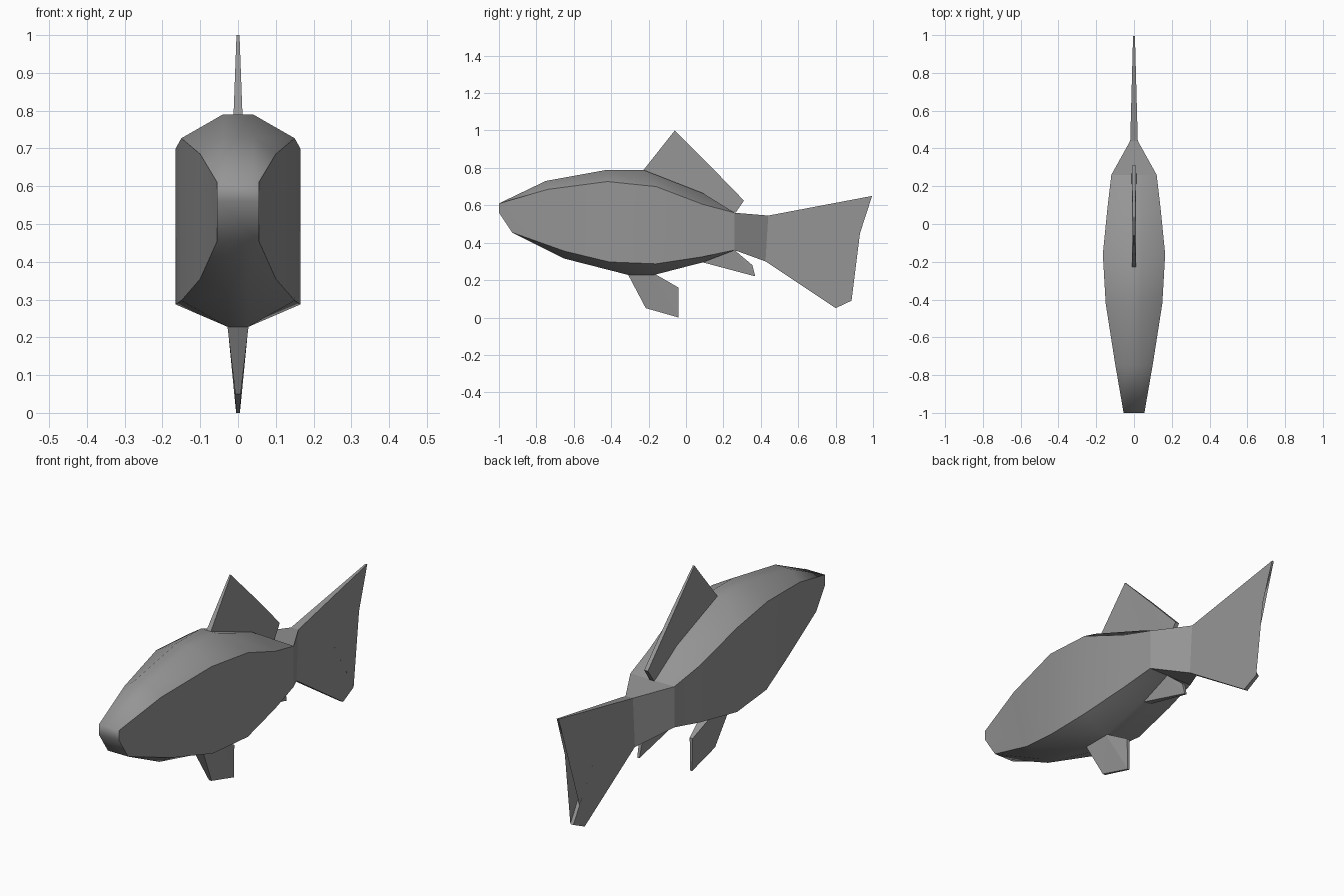
import bpy, bmesh

cube = bpy.data.objects.get("Cube")
if cube:
    bpy.data.objects.remove(cube, do_unlink=True)

# One plain grey for the whole fish
grey = bpy.data.materials.new("plain grey")
grey.use_nodes = True
colour = (0.3, 0.3, 0.3, 1)
grey.diffuse_color = colour
grey.node_tree.nodes["Principled BSDF"].inputs["Base Color"].default_value = colour


def finish(name, bm):
    bmesh.ops.recalc_face_normals(bm, faces=bm.faces)
    mesh = bpy.data.meshes.new(name)
    bm.to_mesh(mesh)
    bm.free()
    mesh.materials.append(grey)
    obj = bpy.data.objects.new(name, mesh)
    bpy.context.collection.objects.link(obj)
    return obj


# Body rails (x, y, z) on the left side, nose to tail root
back = [(.04, -1, .61), (.04, -.75, .73), (.04, -.42, .79), (.04, -.23, .79),
        (.04, .09, .665), (.04, .26, .56), (.008, .44, .545)]
upper = [(.055, -1, .61), (.10, -.74, .685), (.15, -.42, .727), (.165, -.16, .70),
         (.14, .09, .605), (.12, .26, .56), (.02, .44, .545)]
lower = [(.055, -.93, .455), (.10, -.65, .355), (.15, -.41, .297), (.165, -.16, .287),
         (.14, .09, .325), (.12, .26, .36), (.02, .425, .30)]
belly = [(.028, -.93, .455), (.028, -.65, .315), (.028, -.31, .228), (.028, -.17, .228),
         (.028, .09, .295), (.028, .26, .36), (.008, .425, .30)]


def mirror(rail):
    return [(-x, y, z) for x, y, z in rail]


def build_body():
    bm = bmesh.new()
    rails = [back, upper, lower, belly]
    rails += [mirror(r) for r in reversed(rails)]
    cols = [[bm.verts.new(p) for p in r] for r in rails]
    n, last = len(cols), len(back) - 1
    for i in range(n):
        a, b = cols[i], cols[(i + 1) % n]
        for j in range(last):
            bm.faces.new((a[j], a[j + 1], b[j + 1], b[j]))
    # Blunt nose with a bend at mid height
    left, right = bm.verts.new((.055, -1, .56)), bm.verts.new((-.055, -1, .56))
    start = [c[0] for c in cols]
    bm.faces.new((start[1], start[0], start[7], start[6], right, left))
    bm.faces.new((left, right, start[5], start[4], start[3], start[2]))
    bm.faces.new((start[1], left, start[2]))
    bm.faces.new((start[6], start[5], right))
    bm.faces.new([c[last] for c in cols])
    for f in bm.faces:
        f.smooth = True
    # Crisp edges around the flat flanks and at the tail stem
    hard = [(cols[k][j], cols[k][j + 1]) for k in (1, 2, 5, 6) for j in range(last)]
    hard += [(cols[k][j], cols[(k + 1) % n][j]) for k in range(n) for j in (last - 1, last)]
    hard += [(start[1], left), (left, start[2]), (start[6], right), (right, start[5])]
    for a, b in hard:
        e = bm.edges.get((a, b))
        if e:
            e.smooth = False
    return finish("body", bm)


def build_fin(name, outline):
    """Thin plate from (y, z, half thickness) points."""
    bm = bmesh.new()
    sides = [[bm.verts.new((s * t, y, z)) for y, z, t in outline] for s in (1, -1)]
    a, b = sides
    caps = [bm.faces.new(a), bm.faces.new(b[::-1])]
    for i in range(len(a)):
        k = (i + 1) % len(a)
        bm.faces.new((a[i], b[i], b[k], a[k]))
    bmesh.ops.triangulate(bm, faces=caps)
    return finish(name, bm)


build_body()
build_fin("dorsal_fin", [(-.23, .785, .012), (-.06, 1.0, .004), (.13, .81, .009),
                         (.31, .625, .010), (.265, .56, .012), (.09, .64, .012)])
build_fin("pelvic_fin", [(-.31, .23, .028), (-.215, .05, .007), (-.04, 0, .005),
                         (-.04, .16, .008), (-.17, .235, .028)])
build_fin("anal_fin", [(.07, .30, .018), (.37, .22, .006), (.355, .28, .008),
                       (.26, .36, .018)])
build_fin("tail_fin", [(.44, .545, .02), (.995, .65, .005), (.94, .53, .006),
                       (.695, .405, .013), (.885, .09, .008), (.80, .05, .010),
                       (.425, .30, .02)])
